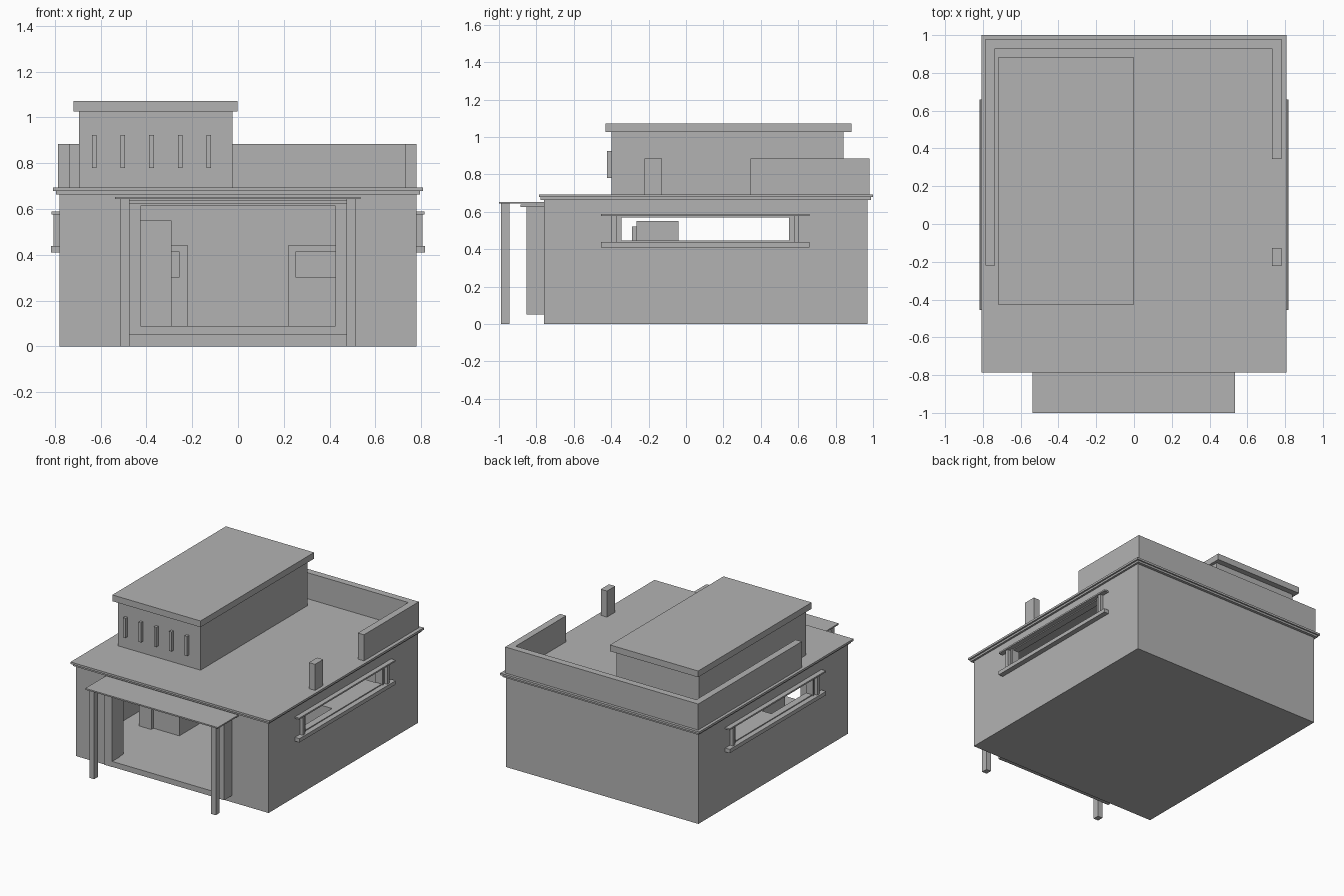
import bpy, bmesh

mat = bpy.data.materials.new("plaster_grey")
mat.diffuse_color = (0.45, 0.45, 0.45, 1)


def part(name, *boxes):
    """One object made of boxes given as (x0, x1, y0, y1, z0, z1)."""
    bm = bmesh.new()
    for x0, x1, y0, y1, z0, z1 in boxes:
        vs = bmesh.ops.create_cube(bm, size=1)["verts"]
        for v in vs:
            v.co.x = x1 if v.co.x > 0 else x0
            v.co.y = y1 if v.co.y > 0 else y0
            v.co.z = z1 if v.co.z > 0 else z0
    me = bpy.data.meshes.new(name)
    bm.to_mesh(me)
    bm.free()
    me.materials.append(mat)
    ob = bpy.data.objects.new(name, me)
    bpy.context.collection.objects.link(ob)
    return ob


def both(name, *boxes):
    """Same part on the right and mirrored to the left."""
    part("right_" + name, *boxes)
    part("left_" + name, *[(-b[1], -b[0]) + b[2:] for b in boxes])


# Floor and outer walls, with a front opening and side window slots
F, B, W, T, H = -0.76, 0.97, 0.78, 0.05, 0.665
part("floor", (-W, W, F, B, 0, 0.09))
part("back_wall", (-W, W, B - T, B, 0.09, H))
part("front_wall", (-W, -0.43, F, F + T, 0.09, H), (0.43, W, F, F + T, 0.09, H),
     (-0.43, 0.43, F, F + T, 0.615, H))
both("side_wall", (W - T, W, F + T, B - T, 0.09, 0.445), (W - T, W, F + T, B - T, 0.57, H),
     (W - T, W, F + T, -0.345, 0.445, 0.57), (W - T, W, 0.55, B - T, 0.445, 0.57))

# Flat roof slab in two steps
part("roof_slab", (-0.795, 0.795, -0.778, 0.99, 0.664, 0.678),
     (-0.807, 0.807, -0.787, 1.0, 0.678, 0.693))

# Side window surrounds
both("window_sill", (W, 0.817, -0.455, 0.66, 0.41, 0.438))
both("window_lintel", (W, 0.815, -0.455, 0.66, 0.577, 0.588))
both("window_posts", (W, 0.805, -0.398, -0.372, 0.438, 0.577),
     (W, 0.805, 0.58, 0.604, 0.438, 0.577))
both("window_frame", (W, 0.788, -0.357, -0.345, 0.438, 0.577),
     (W, 0.788, 0.55, 0.562, 0.438, 0.577))

# Roof terrace parapet
part("parapet_left", (-0.785, -0.735, -0.22, 0.98, 0.69, 0.884))
part("parapet_back", (-0.735, 0.73, 0.93, 0.98, 0.69, 0.884))
part("parapet_right", (0.73, 0.78, 0.345, 0.98, 0.69, 0.884))
part("parapet_pier", (0.73, 0.78, -0.222, -0.127, 0.69, 0.884))

# Upper room with front fins
part("upper_room", (-0.695, -0.025, -0.398, 0.843, 0.69, 1.026))
part("upper_roof", (-0.718, -0.003, -0.43, 0.885, 1.026, 1.072))
for i in range(5):
    x = -0.627 + i * 0.1247
    part("fin_%d" % (i + 1), (x - 0.01, x + 0.01, -0.422, -0.398, 0.78, 0.924))

# Front opening surround
part("entrance_sill", (-0.43, 0.43, -0.85, F, 0.05, 0.09))
both("entrance_jamb", (0.425, 0.485, -0.852, F, 0.05, 0.625))
part("entrance_head", (-0.43, 0.43, -0.852, F, 0.612, 0.625))
part("entrance_lintel", (-0.5, 0.5, -0.885, F, 0.625, 0.638))

# Porch canopy on two posts
part("porch_canopy", (-0.538, 0.535, -1.0, F, 0.643, 0.653))
both("porch_post", (0.474, 0.513, -0.99, -0.945, 0, 0.643))

# Interior blocks
part("tall_cabinet", (-0.5, -0.29, -0.265, -0.04, 0.09, 0.55))
part("low_cabinet", (-0.6, -0.5, -0.29, -0.04, 0.09, 0.52))
part("left_shelf", (-0.29, -0.255, -0.2, -0.04, 0.3, 0.415))
part("right_shelf", (0.25, 0.5, -0.1, 0.05, 0.3, 0.415))
both("counter", (0.22, 0.73, 0.05, 0.55, 0.09, 0.443))
